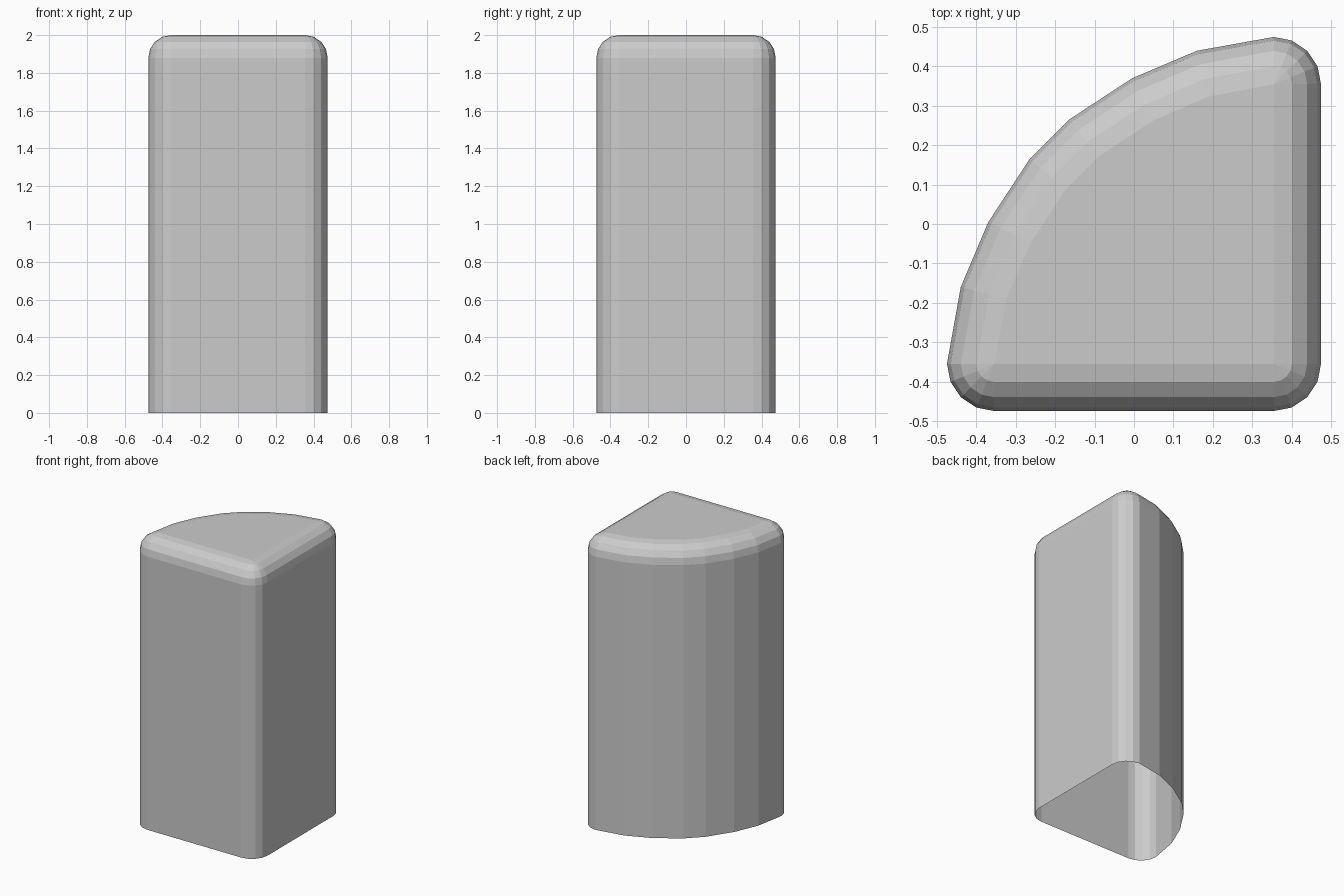
import bpy, bmesh
from math import sin, cos, pi, radians, hypot

if "Cube" in bpy.data.objects:
    bpy.data.objects.remove(bpy.data.objects["Cube"])

R, C, H = 0.12, 0.355, 2.0   # edge radius, core half width, height

# Outline as (core point, outer point) pairs, counter-clockwise from above
outline = []


def corner(cx, cy, a0):
    for i in range(5):
        a = radians(a0 + 22.5 * i)
        outline.append(((cx, cy), (cx + R * cos(a), cy + R * sin(a))))


corner(C, -C, -90)
corner(C, C, 0)
# Curved side, mirrored across its diagonal
half = [(0.16, 0.44), (-0.005, 0.37), (-0.165, 0.265)]
for x, y in half + [(-y, -x) for x, y in reversed(half)]:
    dx, dy = x - C, y + C
    k = R / hypot(dx, dy)
    outline.append(((x - dx * k, y - dy * k), (x, y)))
corner(-C, -C, 180)

# Rings: open bottom, straight wall, then a rounded top rim
bm = bmesh.new()
levels = [(0.0, 1.0)] + [(H - R + R * sin(i * pi / 8), cos(i * pi / 8)) for i in range(5)]
rings = []
for z, f in levels:
    rings.append([bm.verts.new((c[0] + (o[0] - c[0]) * f, c[1] + (o[1] - c[1]) * f, z))
                  for c, o in outline])
n = len(outline)
for lo, hi in zip(rings, rings[1:]):
    for i in range(n):
        j = (i + 1) % n
        bm.faces.new((lo[i], lo[j], hi[j], hi[i]))
bm.faces.new(rings[-1])   # flat top
bmesh.ops.remove_doubles(bm, verts=bm.verts, dist=0.0005)

mesh = bpy.data.meshes.new("quarter_round_column")
bm.to_mesh(mesh)
bm.free()
bpy.context.collection.objects.link(bpy.data.objects.new("quarter_round_column", mesh))
